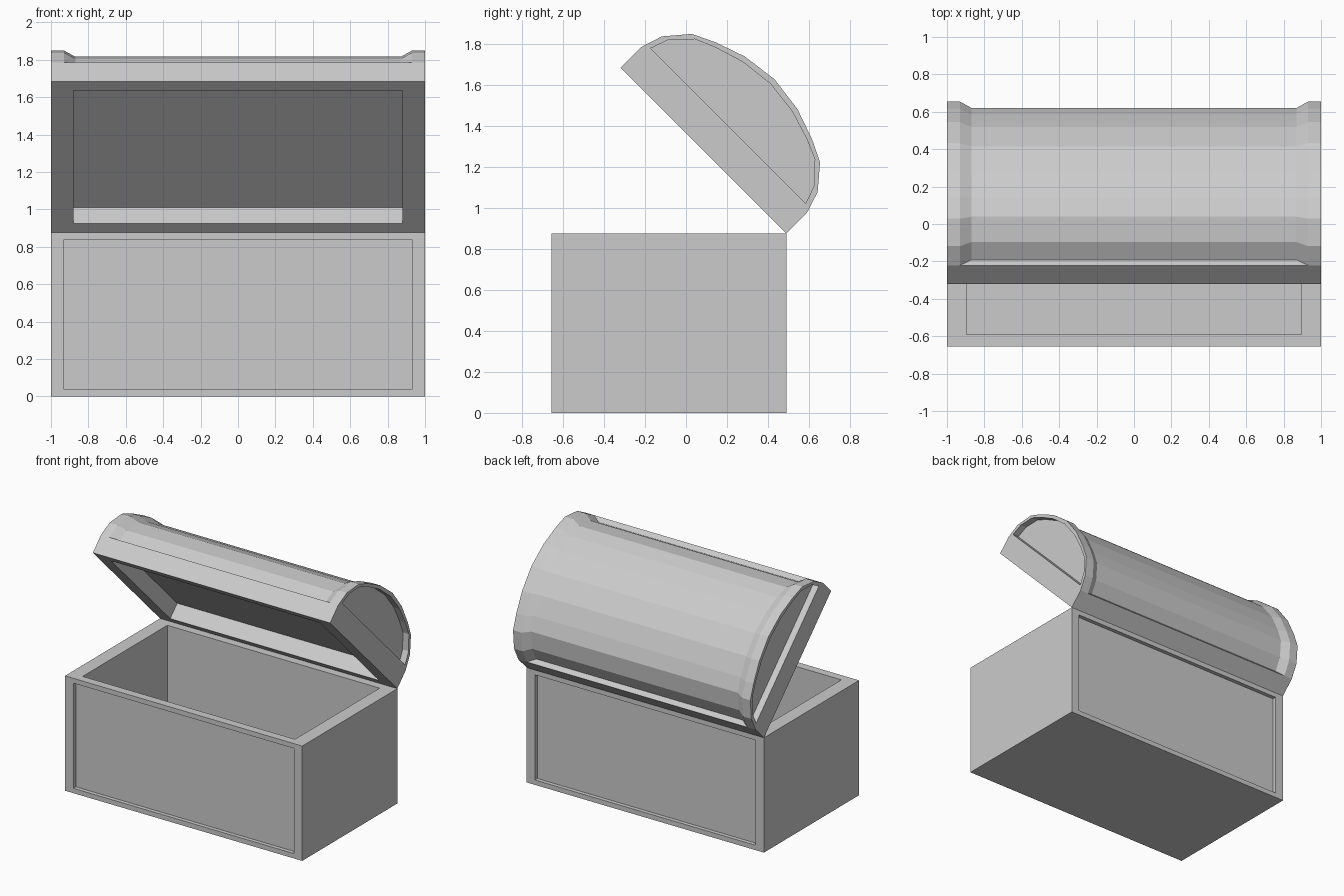
import bpy, bmesh, math
from mathutils import Vector

if "Cube" in bpy.data.objects:
    bpy.data.objects.remove(bpy.data.objects["Cube"], do_unlink=True)

GREY = (0.6, 0.6, 0.6, 1)
mat = bpy.data.materials.new("light grey")
mat.use_nodes = True
mat.diffuse_color = GREY
mat.node_tree.nodes["Principled BSDF"].inputs["Base Color"].default_value = GREY

HALF, DEPTH, HEIGHT, HINGE = 1.0, 1.145, 0.875, 0.49


def recess(bm, face, margin, depth):
    """Sink a panel into a face, leaving a border of the given margins."""
    normal, centre = face.normal.copy(), face.calc_center_bounds()
    bmesh.ops.inset_individual(bm, faces=[face], thickness=0)
    size = [max(v.co[i] for v in face.verts) - min(v.co[i] for v in face.verts) for i in range(3)]
    for v in face.verts:
        for i in range(3):
            if size[i] > 0.01:
                v.co[i] = centre[i] + (v.co[i] - centre[i]) * (1 - 2 * margin[i] / size[i])
    inner = bmesh.ops.extrude_discrete_faces(bm, faces=[face])["faces"][0]
    for v in inner.verts:
        v.co -= normal * depth


def finish(bm, name):
    bmesh.ops.recalc_face_normals(bm, faces=bm.faces)
    mesh = bpy.data.meshes.new(name)
    bm.to_mesh(mesh)
    bm.free()
    mesh.materials.append(mat)
    obj = bpy.data.objects.new(name, mesh)
    bpy.context.collection.objects.link(obj)
    return obj


# Chest body: hollow box with sunken front and back panels
bm = bmesh.new()
bmesh.ops.create_cube(bm, size=1)
for v in bm.verts:
    v.co = Vector((v.co.x * 2 * HALF, v.co.y * DEPTH + HINGE - DEPTH / 2, (v.co.z + 0.5) * HEIGHT))
bm.normal_update()
for face in list(bm.faces):
    if abs(face.normal.y) > 0.9:
        recess(bm, face, (0.07, 0, 0.037), 0.03)
    elif face.normal.z > 0.9:
        recess(bm, face, (0.105, 0.063, 0), HEIGHT - 0.07)
finish(bm, "chest_body")

# Lid: arched sections lofted along x, in a frame with the hinge at the origin
MID, BASE = DEPTH / 2, 0.14
half_arch = [(0, BASE), (0.035, 0.25), (0.13, 0.362), (0.238, 0.414), (0.39, 0.467)]
arch = half_arch + [(MID, 0.491)] + [(DEPTH - u, v) for u, v in reversed(half_arch)]


def scaled_arch(su, sv, base):
    return [(MID + (u - MID) * su, base + (v - BASE) * sv) for u, v in arch]


def barrel(scale):
    """Lid section whose arch is shrunk above a straight base strip."""
    return [(0, 0), (0, BASE)] + scaled_arch(scale, scale, BASE) + [(DEPTH, BASE), (DEPTH, 0)]


panel = scaled_arch(0.935, 0.83, 0.17)
end_panel = [panel[0]] * 2 + panel + [panel[-1]] * 2
side = [(0.95, end_panel), (HALF, end_panel), (HALF, barrel(1)), (0.93, barrel(1)), (0.87, barrel(0.93))]
sections = [(-x, p) for x, p in side] + [(x, p) for x, p in reversed(side)]

bm = bmesh.new()
rings = [[bm.verts.new((x, -u, v)) for u, v in p] for x, p in sections]
count = len(end_panel)
for a, b in zip(rings, rings[1:]):
    for i in range(count):
        j = (i + 1) % count
        bm.faces.new((a[i], a[j], b[j], b[i]))
bm.faces.new(rings[0])
bm.faces.new(rings[-1])
bmesh.ops.remove_doubles(bm, verts=bm.verts, dist=0.0005)
bmesh.ops.recalc_face_normals(bm, faces=bm.faces)

# Shallow cavity in the underside of the lid
under = [f for f in bm.faces if f.normal.z < -0.9 and all(abs(v.co.z) < 0.001 for v in f.verts)]
underside = bmesh.ops.dissolve_faces(bm, faces=under)["region"][0]
underside.normal_update()
recess(bm, underside, (0.12, 0.07, 0), 0.12)
lid = finish(bm, "lid")
lid.location = (0, HINGE, HEIGHT)
lid.rotation_euler.x = -math.radians(45)
